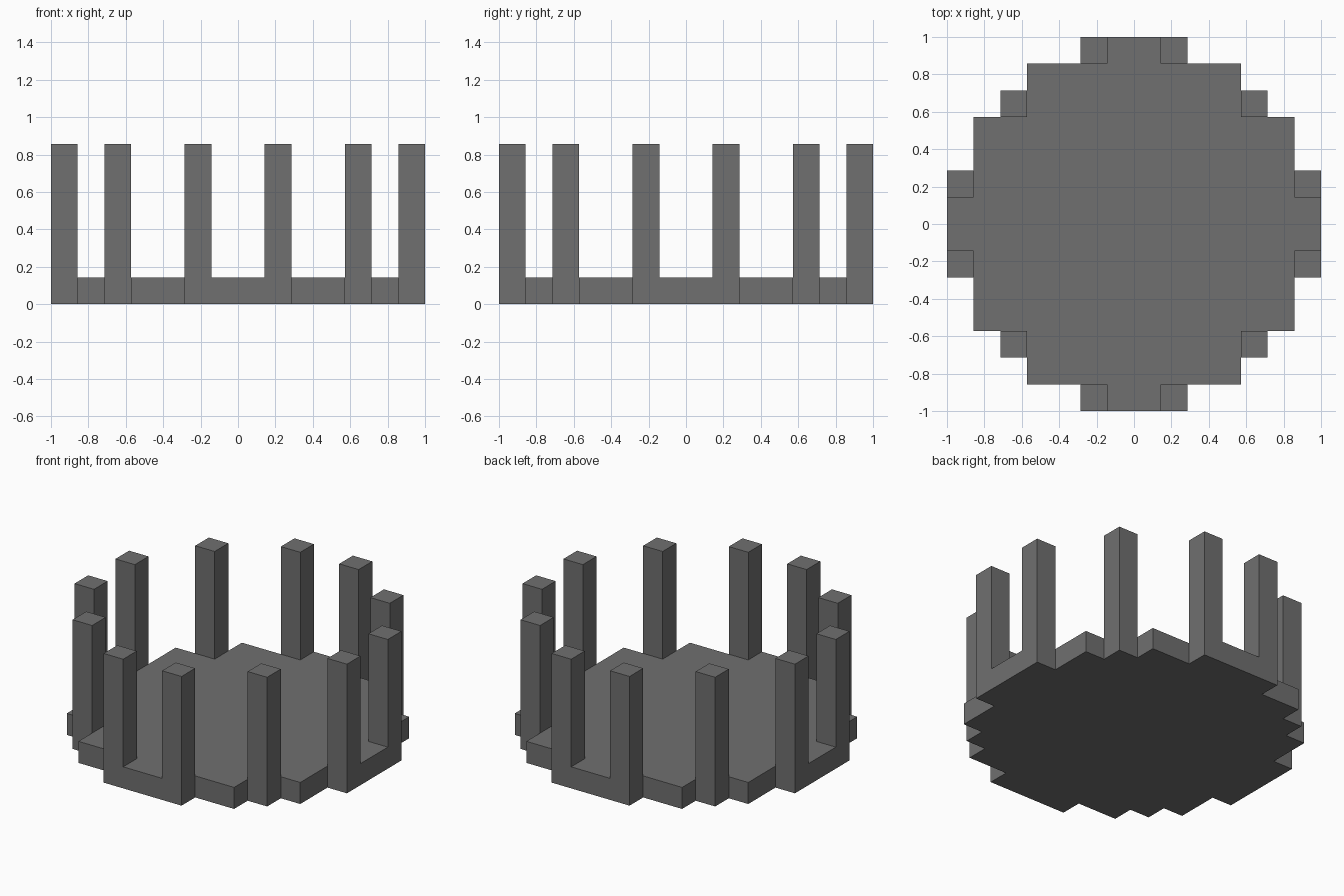
import bpy
import bmesh

cube = bpy.data.objects.get("Cube")
if cube:
    bpy.data.objects.remove(cube, do_unlink=True)

U = 1 / 7  # one block of the grid

stone = bpy.data.materials.new("dark grey stone")
stone.use_nodes = True
GREY = (0.16, 0.16, 0.16, 1)
stone.diffuse_color = GREY
stone.node_tree.nodes["Principled BSDF"].inputs["Base Color"].default_value = GREY


def prism(name, outline, height):
    """Extrude a flat outline, given in blocks, up from the ground."""
    bm = bmesh.new()
    base = bm.faces.new([bm.verts.new((x * U, y * U, 0)) for x, y in outline])
    top = bmesh.ops.extrude_face_region(bm, geom=[base], use_keep_orig=True)["geom"]
    verts = [v for v in top if isinstance(v, bmesh.types.BMVert)]
    bmesh.ops.translate(bm, verts=verts, vec=(0, 0, height * U))
    bmesh.ops.recalc_face_normals(bm, faces=bm.faces)
    mesh = bpy.data.meshes.new(name)
    bm.to_mesh(mesh)
    bm.free()
    mesh.materials.append(stone)
    obj = bpy.data.objects.new(name, mesh)
    bpy.context.collection.objects.link(obj)
    return obj


def quarter_turns(points):
    """Repeat points around the centre in four quarter turns."""
    result = []
    for _ in range(4):
        result += points
        points = [(-y, x) for x, y in points]
    return result


# Stepped round floor slab, notched where the posts stand
quadrant = [(7, 1), (6, 1), (6, 4), (4, 4), (4, 6), (1, 6), (1, 7)]
prism("floor_slab", quarter_turns(quadrant), 1)

# Ring of square posts, three in each quarter
for i, (x, y) in enumerate(quarter_turns([(6.5, 1.5), (4.5, 4.5), (1.5, 6.5)])):
    square = quarter_turns([(0.5, 0.5)])
    prism(f"post_{i + 1}", [(x + dx, y + dy) for dx, dy in square], 6)
